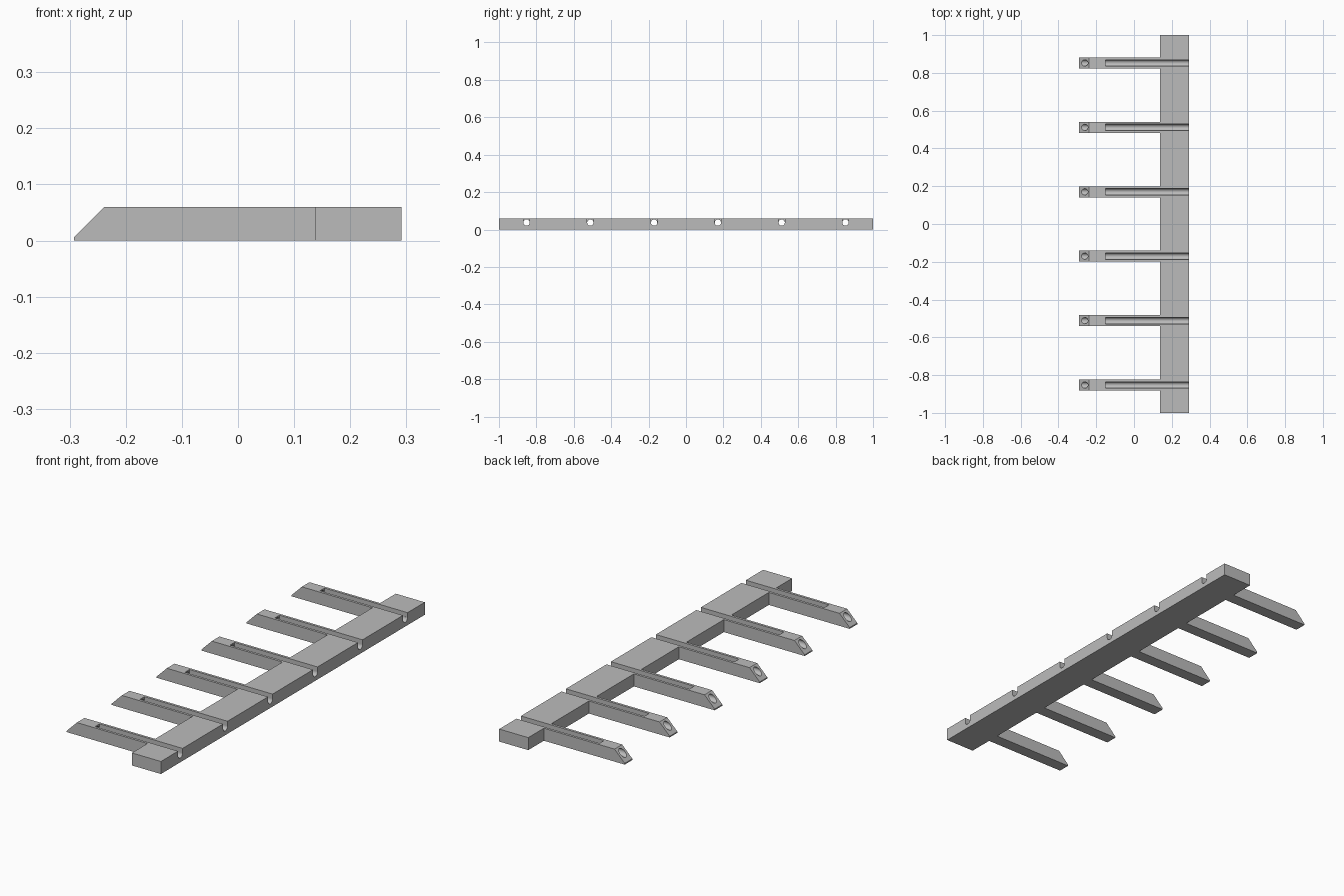
import bpy
import bmesh
from mathutils import Vector

cube = bpy.data.objects.get("Cube")
if cube:
    bpy.data.objects.remove(cube, do_unlink=True)

HEIGHT = 0.06
TIP, BAR, BACK = -0.292, 0.137, 0.291   # x of arm tips, bar inner face, bar outer face
ARM_HALF = 0.029
BORE_R, BORE_Z = 0.0168, 0.037
SLOT_END = -0.15
ARM_YS = [0.341 * (i - 2.5) for i in range(6)]

grey = bpy.data.materials.new("plain grey")
grey.use_nodes = True
colour = (0.5, 0.5, 0.5, 1)
grey.diffuse_color = colour
grey.node_tree.nodes["Principled BSDF"].inputs["Base Color"].default_value = colour


def prism(bm, points, along):
    """Extrude a closed outline of 3D points along a vector."""
    face = bm.faces.new([bm.verts.new(p) for p in points])
    ext = bmesh.ops.extrude_face_region(bm, geom=[face])
    verts = [g for g in ext["geom"] if isinstance(g, bmesh.types.BMVert)]
    bmesh.ops.translate(bm, verts=verts, vec=Vector(along))


def finish(name, bm):
    bmesh.ops.recalc_face_normals(bm, faces=bm.faces)
    mesh = bpy.data.meshes.new(name)
    bm.to_mesh(mesh)
    bm.free()
    mesh.materials.append(grey)
    obj = bpy.data.objects.new(name, mesh)
    bpy.context.collection.objects.link(obj)
    return obj


def cut(target, cutter):
    mod = target.modifiers.new(cutter.name, "BOOLEAN")
    mod.operation = "DIFFERENCE"
    mod.solver = "EXACT"
    mod.object = cutter
    cutter.hide_render = True
    bpy.context.view_layer.objects.active = target
    bpy.ops.object.modifier_apply(modifier=mod.name)
    bpy.data.objects.remove(cutter, do_unlink=True)


# Comb body: a long bar with six arms, as one extruded outline
outline = [(BACK, 1, 0), (BAR, 1, 0)]
for y in reversed(ARM_YS):
    outline += [(BAR, y + ARM_HALF, 0), (TIP, y + ARM_HALF, 0),
                (TIP, y - ARM_HALF, 0), (BAR, y - ARM_HALF, 0)]
outline += [(BAR, -1, 0), (BACK, -1, 0)]
bm = bmesh.new()
prism(bm, outline, (0, 0, HEIGHT))
comb = finish("comb_rack", bm)

# Sloping noses on the arm tips
bm = bmesh.new()
prism(bm, [(-0.198, -1.2, 0.1), (-0.392, -1.2, -0.094), (-0.392, -1.2, 0.1)], (0, 2.4, 0))
cut(comb, finish("nose_cutter", bm))

# Round bores running the whole length of each arm
bm = bmesh.new()
for y in ARM_YS:
    made = bmesh.ops.create_circle(bm, cap_ends=True, segments=32, radius=BORE_R)
    for v in made["verts"]:
        v.co = Vector((-0.4, y + v.co.x, BORE_Z + v.co.y))
    face = made["verts"][0].link_faces[0]
    ext = bmesh.ops.extrude_face_region(bm, geom=[face])
    verts = [g for g in ext["geom"] if isinstance(g, bmesh.types.BMVert)]
    bmesh.ops.translate(bm, verts=verts, vec=(0.8, 0, 0))
cut(comb, finish("bore_cutter", bm))

# Slots opening the bores to the top face
bm = bmesh.new()
half = BORE_R + 0.0002
for y in ARM_YS:
    prism(bm, [(SLOT_END, y - half, BORE_Z), (SLOT_END, y + half, BORE_Z),
               (SLOT_END, y + half, 0.1), (SLOT_END, y - half, 0.1)], (0.6, 0, 0))
cut(comb, finish("slot_cutter", bm))

bpy.ops.object.select_all(action="DESELECT")
comb.select_set(True)
bpy.context.view_layer.objects.active = comb
bpy.ops.object.shade_smooth_by_angle(angle=0.5)
